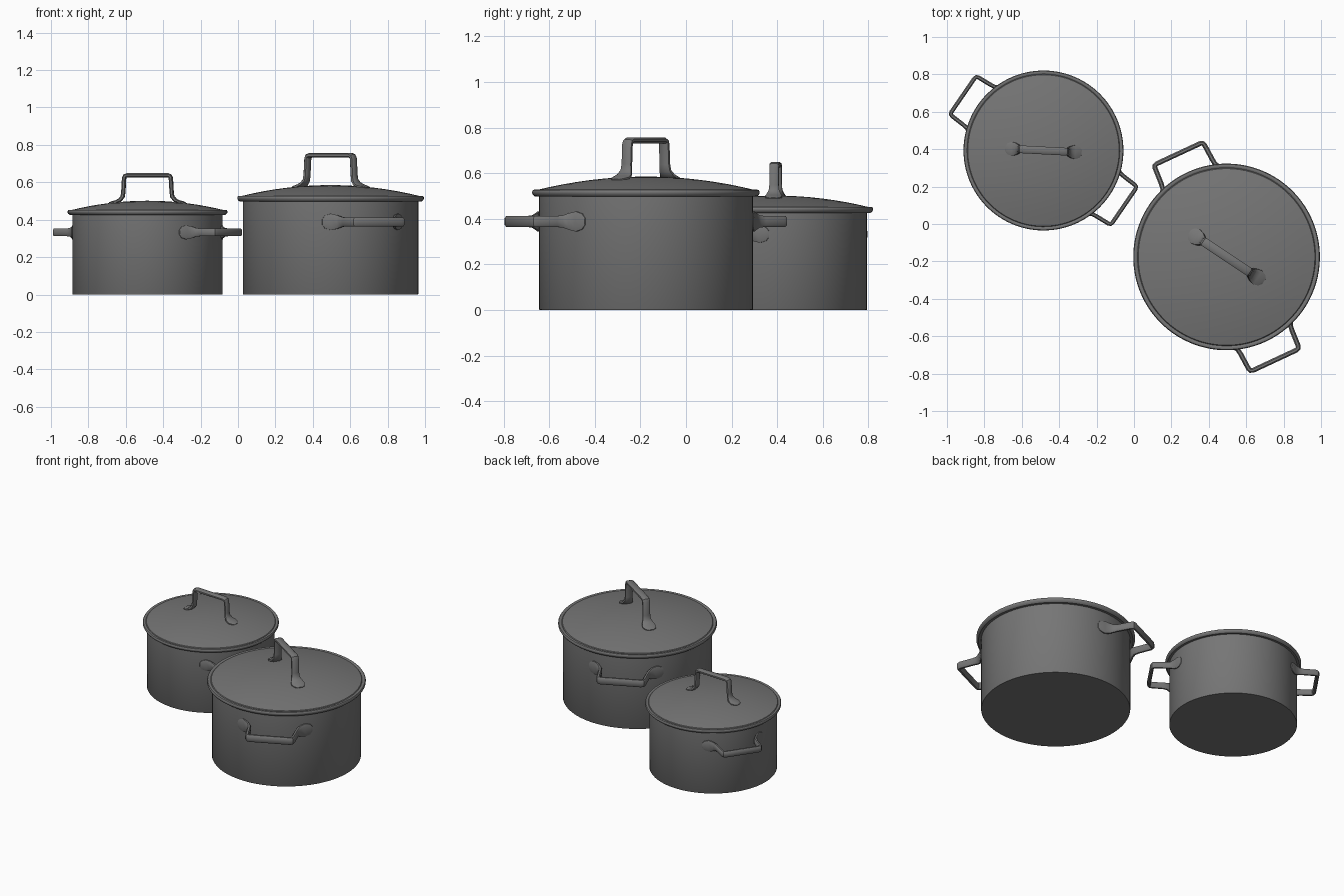
import bpy, bmesh
from math import sin, cos, pi, sqrt, radians
from mathutils import Vector, Matrix

if "Cube" in bpy.data.objects:
    bpy.data.objects.remove(bpy.data.objects["Cube"], do_unlink=True)

BODY_R = 0.469
SEGMENTS = 96

metal = bpy.data.materials.new("dark grey metal")
metal.use_nodes = True
grey = (0.18, 0.18, 0.18, 1)
metal.diffuse_color = grey
metal.node_tree.nodes["Principled BSDF"].inputs["Base Color"].default_value = grey


def loft(name, rings, placement):
    """Skin a list of equal rings and cap both ends."""
    bm = bmesh.new()
    loops = [[bm.verts.new(p) for p in ring] for ring in rings]
    n = len(loops[0])
    for a, b in zip(loops, loops[1:]):
        for i in range(n):
            j = (i + 1) % n
            bm.faces.new((a[i], a[j], b[j], b[i]))
    bm.faces.new(loops[0])
    bm.faces.new(loops[-1])
    bmesh.ops.recalc_face_normals(bm, faces=bm.faces)
    mesh = bpy.data.meshes.new(name)
    bm.to_mesh(mesh)
    bm.free()
    mesh.materials.append(metal)
    obj = bpy.data.objects.new(name, mesh)
    bpy.context.collection.objects.link(obj)
    obj.matrix_world = placement
    bpy.ops.object.select_all(action="DESELECT")
    obj.select_set(True)
    bpy.context.view_layer.objects.active = obj
    bpy.ops.object.shade_smooth_by_angle(angle=radians(35))
    return obj


def lathe(name, profile, placement):
    angles = [2 * pi * i / SEGMENTS for i in range(SEGMENTS)]
    rings = [[(r * cos(a), r * sin(a), z) for a in angles] for r, z in profile]
    return loft(name, rings, placement)


def dome(r):
    return 0.585 - 0.058 * (r / 0.475) ** 2


def wall(u):
    return sqrt(BODY_R ** 2 - u ** 2)


# Half of a handle: distance from middle, height, half width, half thickness
HALF = [(0.238, 0.000, 0.015, 0.005), (0.226, 0.002, 0.034, 0.007),
        (0.198, 0.004, 0.044, 0.009), (0.172, 0.012, 0.037, 0.012),
        (0.155, 0.032, 0.027, 0.013), (0.151, 0.060, 0.024, 0.013),
        (0.146, 0.148, 0.024, 0.013), (0.141, 0.160, 0.024, 0.013),
        (0.128, 0.165, 0.024, 0.013)]
OCTAGON = [(1, .45), (.6, 1), (-.6, 1), (-1, .45),
           (-1, -.45), (-.6, -1), (.6, -1), (1, -.45)]


def handle(name, surface, placement):
    """Sweep a bent bar whose flattened feet follow the given surface."""
    path = HALF + [(-u, h, w, t) for u, h, w, t in reversed(HALF)]
    rings = []
    for i, (u, h, w, t) in enumerate(path):
        before, after = path[max(i - 1, 0)], path[min(i + 1, len(path) - 1)]
        tangent = Vector((after[0] - before[0], after[1] - before[1])).normalized()
        nu, nh = -tangent.y, tangent.x
        base = surface(max(abs(u), 0.15))
        rings.append([(u + nu * t * b, w * a, base + h + nh * t * b)
                      for a, b in OCTAGON])
    return loft(name, rings, placement)


def pot(prefix, location, turn, size):
    place = (Matrix.Translation(location) @ Matrix.Rotation(radians(turn), 4, "Z")
             @ Matrix.Scale(size, 4))

    # Body
    lathe(prefix + "_body", [(BODY_R - 0.002, 0), (BODY_R, 0.003), (BODY_R, 0.505)], place)

    # Lid with a rounded rim and a shallow dome
    rim = [(0.465, 0.497), (0.486, 0.497), (0.494, 0.503), (0.499, 0.512),
           (0.499, 0.520), (0.495, 0.526), (0.487, 0.528), (0.480, 0.526),
           (0.476, 0.523)]
    top = [(r, dome(r)) for r in (0.472, 0.42, 0.36, 0.3, 0.24, 0.18, 0.12, 0.06, 0.01)]
    lathe(prefix + "_lid", rim + top, place)

    # Lid handle
    handle(prefix + "_lid_handle", dome, place @ Matrix.Rotation(radians(-58.5), 4, "Z"))

    # Side handles, lying flat against opposite walls
    for side, angle in (("back", 180), ("front", 0)):
        lay = (Matrix.Translation((0, 0, 0.388)) @ Matrix.Rotation(radians(angle), 4, "Z")
               @ Matrix.Rotation(radians(90), 4, "X"))
        handle(prefix + "_" + side + "_handle", wall, place @ lay)


pot("large_pot", (0.495, -0.176, 0), 25, 1.0)
pot("small_pot", (-0.484, 0.393, 0), 55.5, 0.857)
